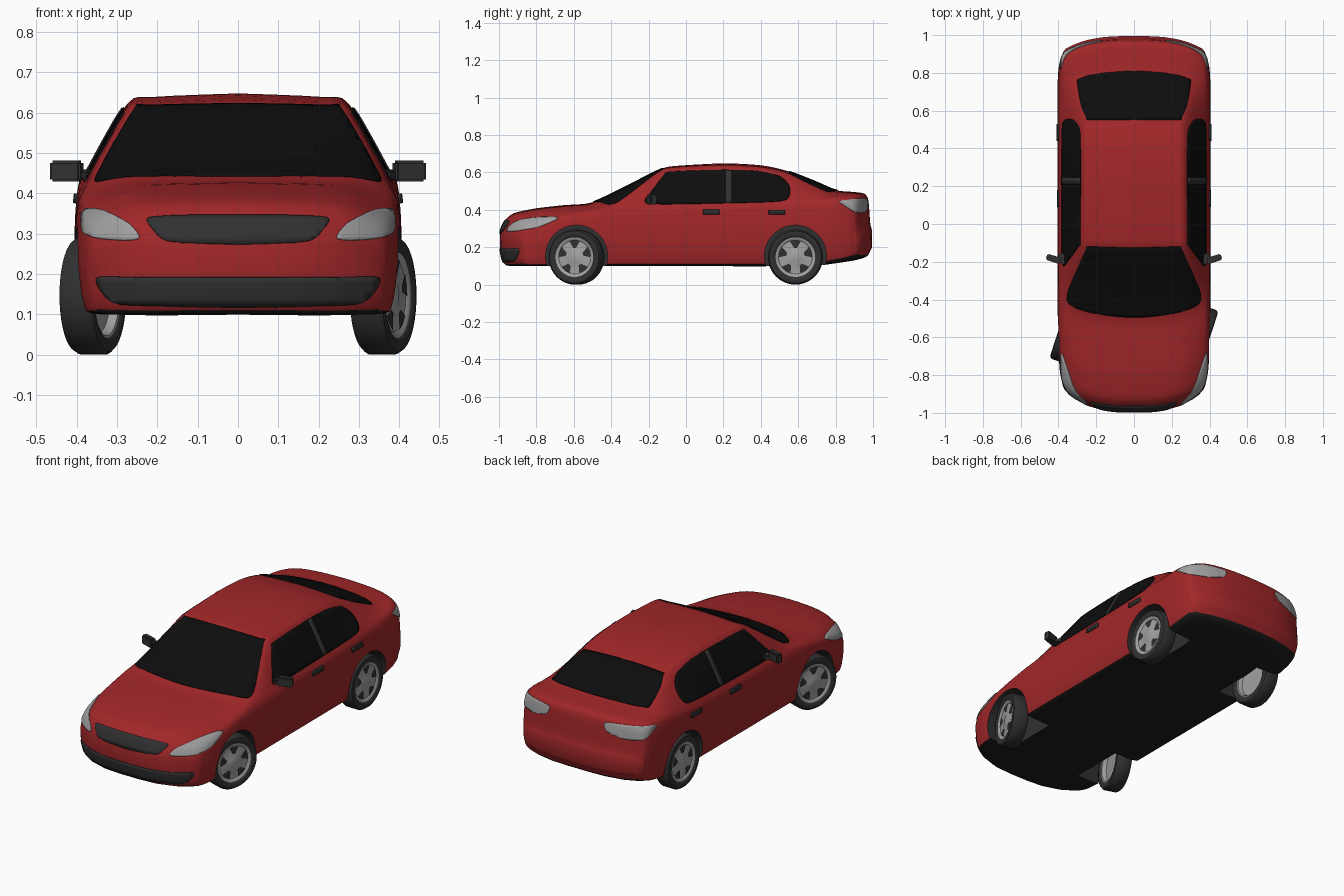
import bpy, bmesh, math
from mathutils import Vector, Matrix
from mathutils.bvhtree import BVHTree

cube = bpy.data.objects.get("Cube")
if cube:
    bpy.data.objects.remove(cube, do_unlink=True)


def material(name, r, g, b):
    m = bpy.data.materials.new(name)
    m.use_nodes = True
    m.diffuse_color = (r, g, b, 1)
    m.node_tree.nodes["Principled BSDF"].inputs["Base Color"].default_value = (r, g, b, 1)
    return m


RED = material("red paint", .36, .02, .022)
GLASS = material("black glass", .004, .004, .004)
UNDER = material("underside black", .012, .012, .012)
TRIM = material("dark grey trim", .03, .03, .03)
SILVER = material("light grey", .36, .36, .36)


def make(name, bm, *mats):
    mesh = bpy.data.meshes.new(name)
    bm.to_mesh(mesh)
    bm.free()
    for m in mats:
        mesh.materials.append(m)
    obj = bpy.data.objects.new(name, mesh)
    bpy.context.collection.objects.link(obj)
    return obj


def smooth(obj, degrees=40):
    bpy.ops.object.select_all(action='DESELECT')
    obj.select_set(True)
    bpy.context.view_layer.objects.active = obj
    bpy.ops.object.shade_smooth_by_angle(angle=math.radians(degrees))


def spline(pts, steps, closed=False, pull=.4):
    """Points on a smooth curve through the given tuples."""
    n, out = len(pts), []
    pick = (lambda i: pts[i % n]) if closed else (lambda i: pts[min(max(i, 0), n - 1)])
    for i in range(n if closed else n - 1):
        p0, p1, p2, p3 = (pick(i + k) for k in (-1, 0, 1, 2))
        for s in range(steps):
            t = s / steps
            h = (2*t**3 - 3*t*t + 1, 3*t*t - 2*t**3, t**3 - 2*t*t + t, t**3 - t*t)
            out.append(tuple(b*h[0] + c*h[1] + pull*((c - a)*h[2] + (d - b)*h[3])
                             for a, b, c, d in zip(p0, p1, p2, p3)))
    return out if closed else out + [tuple(pts[-1])]


# Body stations: y, half width, bottom, shoulder height, roof edge x and z, top
STATIONS = [
    (-.995, .365, .20, .265, .30, .272, .28),
    (-.985, .375, .14, .29, .30, .30, .31),
    (-.965, .382, .105, .315, .30, .335, .345),
    (-.92, .392, .10, .335, .29, .365, .382),
    (-.8, .40, .10, .36, .29, .395, .408),
    (-.65, .403, .10, .385, .29, .41, .425),
    (-.5, .405, .10, .405, .32, .425, .44),
    (-.3, .405, .10, .42, .328, .495, .535),
    (-.14, .405, .10, .43, .28, .595, .615),
    (-.06, .405, .10, .43, .277, .612, .634),
    (.2, .405, .10, .435, .275, .622, .648),
    (.4, .405, .10, .44, .275, .612, .638),
    (.54, .405, .10, .445, .275, .585, .608),
    (.68, .405, .10, .45, .30, .53, .555),
    (.8, .405, .115, .455, .32, .485, .505),
    (.9, .40, .13, .46, .32, .48, .495),
    (.955, .39, .145, .45, .31, .475, .485),
    (.975, .38, .16, .42, .30, .44, .45),
    (.985, .375, .18, .31, .30, .315, .33),
    (.995, .36, .20, .27, .30, .28, .29),
]


def half_section(y, w, zb, zs, xr, zr, zt):
    h = zs - zb
    pts = [(0, zb), (.85*w, zb), (.965*w, zb + .1*h), (w, zb + .5*h), (.985*w, zb + .85*h),
           (.94*w, zs), (xr, zr), (.75*xr, zt - .33*(zt - zr)), (0, zt)]
    # Ends bow in plan so the corners sweep back
    bow = .15 * min(max((-.1 - y) / .85, 0), 1) - .09 * min(max((y - .45) / .5, 0), 1)
    return [Vector((x, y + bow * (x / .4)**3, z)) for x, z in spline(pts, 4)]


def build_body():
    bm = bmesh.new()
    rows = []
    for st in spline(STATIONS, 4):
        half = half_section(*st)
        right = [bm.verts.new(p) for p in half]
        left = [right[0]] + [bm.verts.new((-p.x, p.y, p.z)) for p in half[1:-1]] + [right[-1]]
        rows.append((right, left))
    for a, b in zip(rows, rows[1:]):
        for p, q in zip(a, b):
            for i in range(len(p) - 1):
                bm.faces.new((p[i], p[i + 1], q[i + 1], q[i]))
    for row in (rows[0], rows[-1]):
        for p in row:
            n = len(p)
            for i in range(n // 2):
                quad = (p[i], p[i + 1], p[n - 2 - i], p[n - 1 - i])
                bm.faces.new(list(dict.fromkeys(quad)))
    bmesh.ops.recalc_face_normals(bm, faces=bm.faces)
    for f in bm.faces:
        if f.normal.z < -.55 and f.calc_center_median().z < .19:
            f.material_index = 1
    return bm


body_bm = build_body()
surface = BVHTree.FromBMesh(body_bm)
body = make("body", body_bm, RED, UNDER, TRIM)

# Wheel wells
AXLES = (-.585, .585)
cutters = []
for y in AXLES:
    for side in (-1, 1):
        bm = bmesh.new()
        bmesh.ops.create_cone(bm, cap_ends=True, segments=40, radius1=.166, radius2=.166, depth=.28,
                              matrix=Matrix.Translation((side*.37, y, .152)) @ Matrix.Rotation(math.pi/2, 4, 'Y'))
        cutter = make("well_cutter", bm, TRIM)
        cutter.hide_render = True
        mod = body.modifiers.new("wheel_well", 'BOOLEAN')
        mod.operation, mod.solver, mod.object = 'DIFFERENCE', 'EXACT', cutter
        mod.material_mode = 'TRANSFER'
        cutters.append(cutter)
bpy.context.view_layer.update()
cut = bpy.data.meshes.new_from_object(body.evaluated_get(bpy.context.evaluated_depsgraph_get()))
body.modifiers.clear()
body.data = cut
for c in cutters:
    bpy.data.objects.remove(c, do_unlink=True)
smooth(body)

# Thin plates draped over the body
RAYS = {
    'front': lambda a, b: ((a, -2, b), (0, 1, 0)),
    'back': lambda a, b: ((a, 2, b), (0, -1, 0)),
    'top': lambda a, b: ((a, b, 2), (0, 0, -1)),
    'left': lambda a, b: ((2, a, b), (-1, 0, 0)),
    'right': lambda a, b: ((-2, a, b), (1, 0, 0)),
}


def plate(name, outline, view, mat, lift=.004, steps=4, step=.02):
    bm = bmesh.new()
    pts = spline(outline, steps, closed=True)
    bm.faces.new([bm.verts.new((a, b, 0)) for a, b in pts])
    for axis in (0, 1):
        low, high = min(p[axis] for p in pts), max(p[axis] for p in pts)
        normal = Vector((axis == 0, axis == 1, 0))
        for k in range(1, int((high - low) / step) + 1):
            bmesh.ops.bisect_plane(bm, geom=bm.verts[:] + bm.edges[:] + bm.faces[:],
                                   plane_co=normal * (low + k*step), plane_no=normal)
    missed = []
    for v in bm.verts:
        origin, ray = RAYS[view](v.co.x, v.co.y)
        hit, normal, _, _ = surface.ray_cast(Vector(origin), Vector(ray))
        if hit is None:
            missed.append(v)
        else:
            v.co = hit + normal * lift
    bmesh.ops.delete(bm, geom=missed, context='VERTS')
    bm.normal_update()
    if sum(f.normal.dot(Vector(ray)) for f in bm.faces) > 0:
        bmesh.ops.reverse_faces(bm, faces=bm.faces)
    obj = make(name, bm, mat)
    solid = obj.modifiers.new("thickness", 'SOLIDIFY')
    solid.thickness, solid.offset = lift + .001, -1
    smooth(obj)


def both(half):
    return half + [(-x, y) for x, y in reversed(half) if x > 0]


plate("windscreen", both([(0, -.495), (.2, -.475), (.325, -.435), (.352, -.37), (.255, -.135), (.235, -.12), (0, -.125)]), 'top', GLASS)
plate("rear_window", both([(0, .55), (.235, .55), (.25, .56), (.28, .63), (.3, .75), (.285, .77), (.2, .795), (0, .81)]), 'top', GLASS)
plate("grille", both([(0, .345), (.14, .344), (.222, .338), (.215, .315), (.18, .283), (.1, .277), (0, .274)]), 'front', TRIM)
plate("lower_intake", both([(0, .192), (.25, .192), (.35, .19), (.31, .13), (.2, .122), (0, .118)]), 'front', TRIM)

SIDE_WINDOW = [(-.2, .432), (-.19, .49), (-.12, .58), (-.085, .602), (.2, .612), (.38, .605), (.5, .578),
               (.55, .53), (.553, .475), (.5, .445), (.2, .435)]
HEADLIGHT = [(.386, .35), (.37, .361), (.33, .355), (.27, .325), (.244, .29), (.28, .283), (.35, .289), (.384, .306)]
TAIL_LIGHT = [(.17, .445), (.19, .458), (.3, .46), (.38, .45), (.388, .42), (.37, .388), (.28, .385), (.19, .41)]


def box(y0, y1, z0, z1):
    return [(y0, z0), (y1, z0), (y1, z1), (y0, z1)]


for side, sx in (('left', 1), ('right', -1)):
    plate(side + "_side_window", SIDE_WINDOW, side, GLASS)
    plate(side + "_window_pillar", box(.21, .245, .437, .609), side, TRIM, .007, 1)
    plate(side + "_front_handle", box(.09, .18, .375, .398), side, TRIM, .009, 1)
    plate(side + "_rear_handle", box(.44, .53, .375, .398), side, TRIM, .009, 1)
    plate(side + "_headlight", [(sx*x, z) for x, z in HEADLIGHT], 'front', SILVER, step=.01)
    plate(side + "_tail_light", [(sx*x, z) for x, z in TAIL_LIGHT], 'back', SILVER, step=.01)

    # Door mirror: housing and stalk
    for part, size, x, z, turn in (("mirror", (.08, .034, .052), .425, .455, 18), ("mirror_stalk", (.04, .06, .026), .376, .446, -35)):
        bm = bmesh.new()
        place = (Matrix.Translation((sx*x, -.185, z)) @ Matrix.Rotation(math.radians(sx*turn), 4, 'Z')
                 @ Matrix.Diagonal((*size, 1)))
        bmesh.ops.create_cube(bm, size=1, matrix=place)
        bmesh.ops.bevel(bm, geom=bm.edges[:], offset=.006, segments=2, affect='EDGES')
        smooth(make(f"{side}_{part}", bm, TRIM))


def lathe(profile):
    """Spin (radius, x) points about the wheel axis."""
    bm = bmesh.new()
    vs = [bm.verts.new((x, 0, r)) for r, x in profile]
    es = [bm.edges.new(pair) for pair in zip(vs, vs[1:])]
    bmesh.ops.spin(bm, geom=vs + es, cent=(0, 0, 0), axis=(1, 0, 0), angle=2*math.pi, steps=40)
    bmesh.ops.remove_doubles(bm, verts=bm.verts, dist=.0005)
    bmesh.ops.recalc_face_normals(bm, faces=bm.faces)
    return bm


def spoke_gaps():
    bm = bmesh.new()
    for k in range(5):
        mid = 2*math.pi*k/5
        ring = [(r, mid + a*spread) for r, spread, order in ((.05, .16, (-1, 1)), (.09, .33, (1, 0, -1)))
                for a in order]
        bm.faces.new([bm.verts.new((.034, r*math.sin(a), r*math.cos(a))) for r, a in ring])
    bmesh.ops.solidify(bm, geom=bm.faces[:], thickness=.006)
    bmesh.ops.recalc_face_normals(bm, faces=bm.faces)
    return bm


# Wheels, with the front pair steered
for axle, y, steer, x in (("front", AXLES[0], -18, .36), ("rear", AXLES[1], 0, .355)):
    for side, sx in (("left", 1), ("right", -1)):
        parts = (
            ("tyre", lathe([(.1, .028), (.107, .039), (.125, .045), (.139, .042), (.147, .03),
                            (.147, -.03), (.139, -.042), (.125, -.045), (.107, -.039), (.1, -.028)]), TRIM),
            ("rim", lathe([(0, .034), (.025, .034), (.035, .03), (.09, .03), (.097, .036), (.108, .038),
                           (.108, -.038), (.1, -.036), (.092, -.015), (0, -.012)]), SILVER),
            ("spoke_gaps", spoke_gaps(), TRIM))
        for part, bm, mat in parts:
            obj = make(f"{axle}_{side}_{part}", bm, mat)
            obj.location = (sx*x, y, .147)
            obj.rotation_euler.z = math.radians(steer + (180 if sx < 0 else 0))
            smooth(obj)
